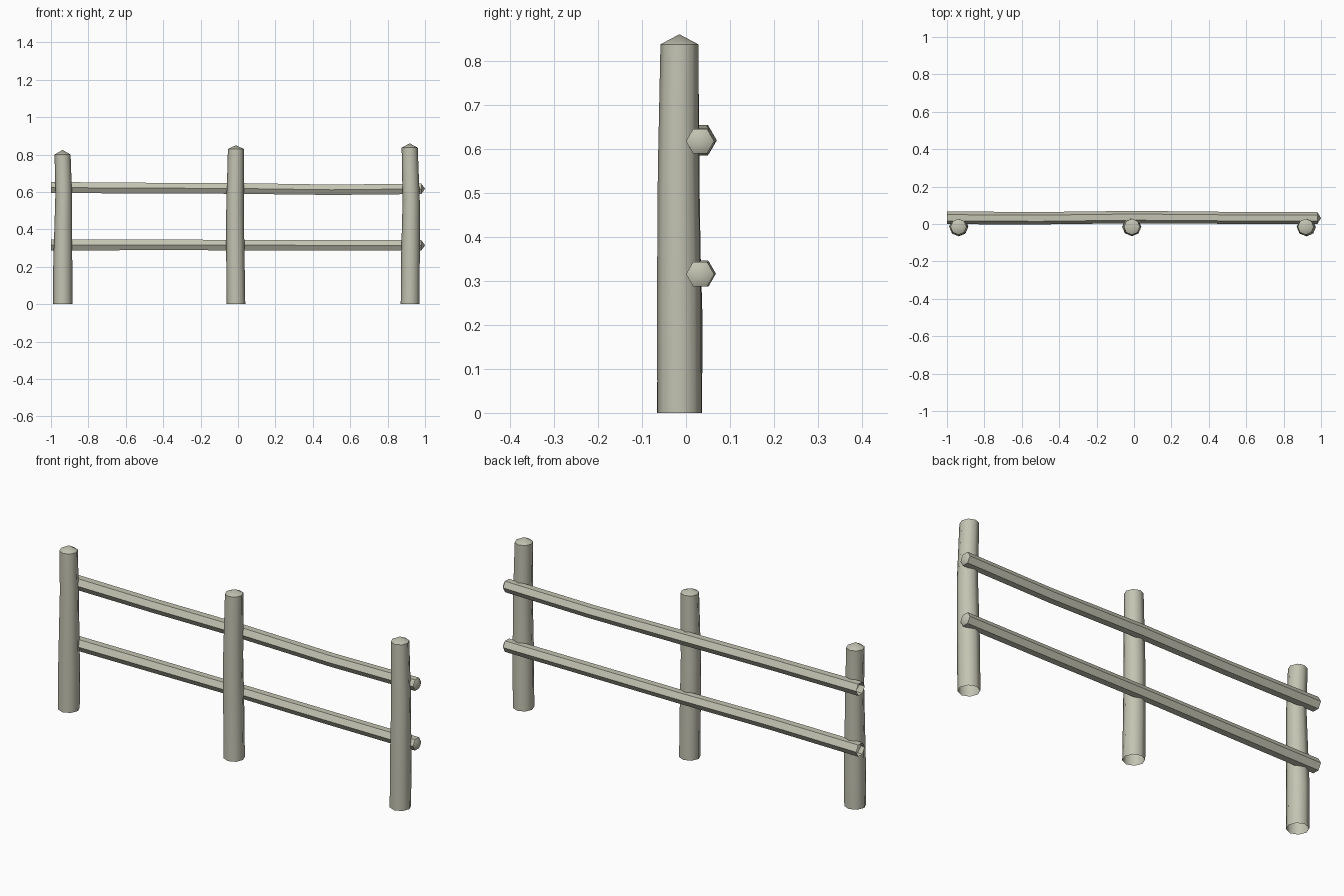
import bpy, math
from mathutils import Vector

if "Cube" in bpy.data.objects:
    bpy.data.objects.remove(bpy.data.objects["Cube"])

wood = bpy.data.materials.new("weathered wood")
wood.diffuse_color = (0.55, 0.55, 0.45, 1)
wood.use_nodes = True
wood.node_tree.nodes["Principled BSDF"].inputs["Base Color"].default_value = wood.diffuse_color


def log(name, path, tip, sides, u, v, phase=0.0):
    """Open-ended log along path of (x, y, z, radius), closed by a low cone."""
    verts, faces = [], []
    for x, y, z, r in path:
        for i in range(sides):
            a = phase + 2 * math.pi * i / sides
            verts.append(Vector((x, y, z)) + r * (math.cos(a) * Vector(u) + math.sin(a) * Vector(v)))
    verts.append(Vector(tip))
    for k in range(len(path) - 1):
        for i in range(sides):
            j = (i + 1) % sides
            a, b = k * sides, (k + 1) * sides
            faces.append((a + i, a + j, b + j, b + i))
    last = (len(path) - 1) * sides
    for i in range(sides):
        faces.append((last + i, last + (i + 1) % sides, len(verts) - 1))
    me = bpy.data.meshes.new(name)
    me.from_pydata(verts, [], faces)
    me.materials.append(wood)
    ob = bpy.data.objects.new(name, me)
    bpy.context.collection.objects.link(ob)
    bpy.ops.object.select_all(action='DESELECT')
    ob.select_set(True)
    bpy.context.view_layer.objects.active = ob
    bpy.ops.object.shade_smooth_by_angle(angle=math.radians(50))
    return ob


X, Y, Z = (1, 0, 0), (0, 1, 0), (0, 0, 1)

# Upright posts, slightly crooked and tapered
log("left_post", [(-.937, -.015, 0, .051), (-.937, -.013, .2, .051), (-.932, -.018, .6, .044),
                  (-.938, -.015, .80, .043)], (-.938, -.015, .825), 8, X, Y)
log("middle_post", [(-.011, -.015, 0, .050), (-.014, -.014, .25, .049), (-.016, -.016, .5, .047),
                    (-.011, -.015, .83, .043)], (-.011, -.015, .85), 8, X, Y)
log("right_post", [(.92, -.015, 0, .050), (.922, -.016, .25, .050), (.926, -.018, .55, .046),
                   (.918, -.015, .837, .043)], (.918, -.015, .86), 8, X, Y)

# Hexagonal rails resting against the back of the posts
log("upper_rail", [(-1, .033, .624, .034), (-.5, .031, .621, .033), (0, .037, .619, .033),
                   (.5, .033, .612, .032), (.98, .032, .617, .032)], (1, .032, .617), 6, Y, Z)
log("lower_rail", [(-1, .033, .316, .034), (-.5, .031, .318, .033), (0, .036, .316, .032),
                   (.5, .033, .315, .032), (.98, .032, .315, .032)], (1, .032, .315), 6, Y, Z)
